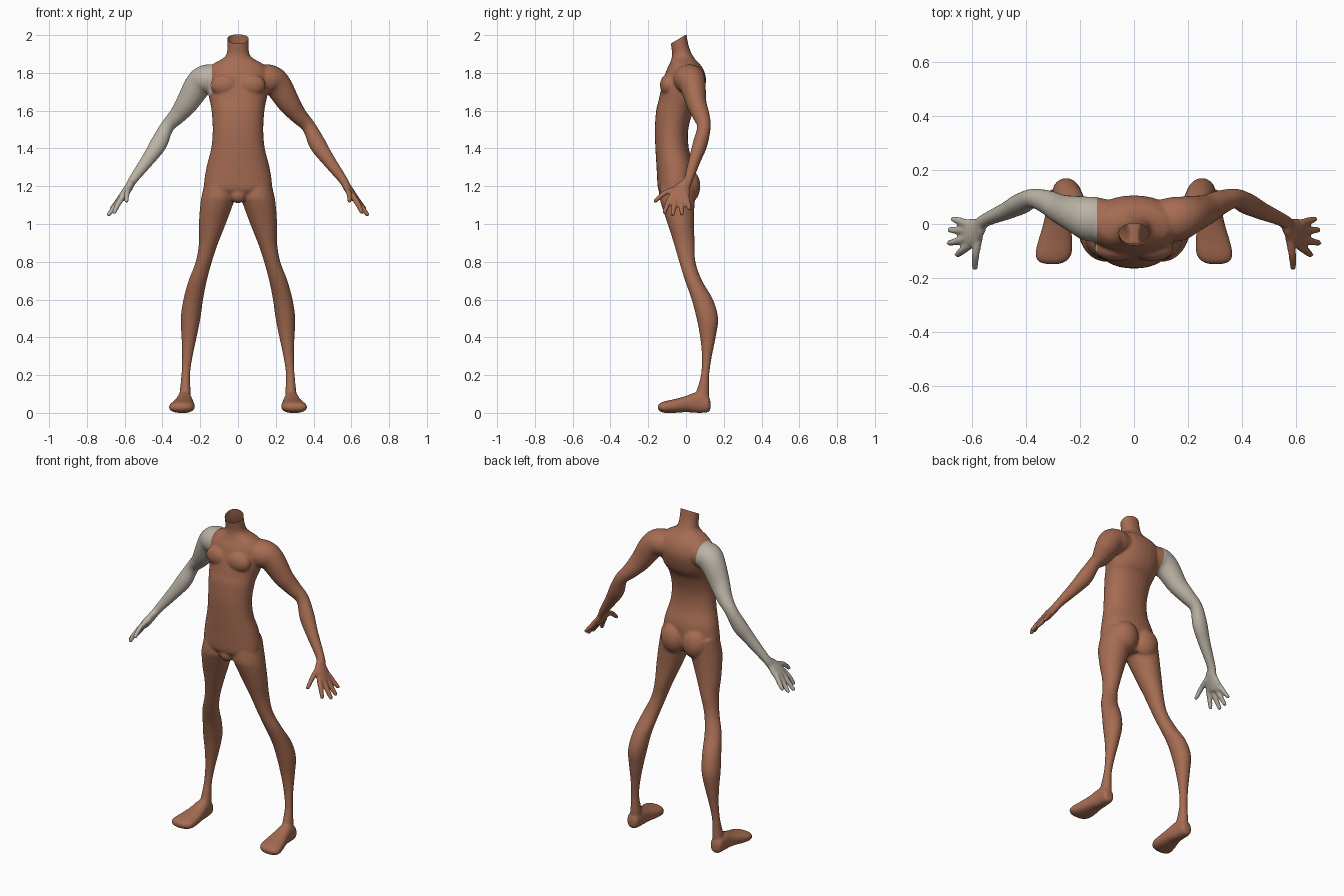
import bpy, bmesh, math
from mathutils import Vector

if "Cube" in bpy.data.objects:
    bpy.data.objects.remove(bpy.data.objects["Cube"])

SEG = 32
bm = bmesh.new()


def spline(rows, steps=5):
    """Catmull-Rom resampling of rows of numbers."""
    out = []
    for i in range(len(rows) - 1):
        p0, p1 = rows[max(i - 1, 0)], rows[i]
        p2, p3 = rows[i + 1], rows[min(i + 2, len(rows) - 1)]
        for s in range(steps):
            t = s / steps
            out.append([0.5 * (2 * b + (c - a) * t + (2 * a - 5 * b + 4 * c - d) * t * t
                               + (3 * b - a - 3 * c + d) * t ** 3)
                        for a, b, c, d in zip(p0, p1, p2, p3)])
    out.append(list(rows[-1]))
    return out


def loft(rings, power=1.0):
    """Closed skin over rings given as (centre, half axis, half axis)."""
    loops = []
    for c, u, v in rings:
        loop = []
        for k in range(SEG):
            a = 2 * math.pi * k / SEG
            ca, sa = math.cos(a), math.sin(a)
            ca = math.copysign(abs(ca) ** power, ca)
            sa = math.copysign(abs(sa) ** power, sa)
            loop.append(bm.verts.new(c + u * ca + v * sa))
        loops.append(loop)
    for a, b in zip(loops, loops[1:]):
        for k in range(SEG):
            n = (k + 1) % SEG
            bm.faces.new((a[k], a[n], b[n], b[k]))
    bm.faces.new(loops[0])
    bm.faces.new(loops[-1])


def column(rows, side=1, power=1.0):
    """Upright loft; rows are z, x0, x1, y0, y1."""
    loft([(Vector((side * (x0 + x1) / 2, (y0 + y1) / 2, z)),
           Vector(((x1 - x0) / 2, 0, 0)), Vector((0, (y1 - y0) / 2, 0)))
          for z, x0, x1, y0, y1 in spline(rows)], power)


def tube(rows, side=1):
    """Limb along a path; rows are x, y, z, radius along y, radius across."""
    pts = spline(rows)
    pos = [Vector((side * p[0], p[1], p[2])) for p in pts]
    rings = []
    for i, p in enumerate(pts):
        t = (pos[min(i + 1, len(pos) - 1)] - pos[max(i - 1, 0)]).normalized()
        u = Vector((0, 1, 0))
        u = (u - t * u.dot(t)).normalized()
        rings.append((pos[i], u * p[3], t.cross(u) * p[4]))
    loft(rings)


def ball(centre, size):
    made = bmesh.ops.create_uvsphere(bm, u_segments=24, v_segments=16, radius=1)["verts"]
    for v in made:
        v.co = Vector(centre) + Vector(a * b for a, b in zip(v.co, size))


# torso and neck: z, half width, front y, back y
torso = [(1.13, .09, -.11, .02), (1.17, .155, -.14, .035), (1.2, .18, -.15, .042),
         (1.3, .167, -.156, .042), (1.4, .142, -.162, .015), (1.5, .134, -.165, .012),
         (1.6, .14, -.158, .04), (1.65, .149, -.146, .075), (1.70, .16, -.135, .095),
         (1.76, .165, -.12, .106), (1.81, .16, -.105, .096), (1.845, .135, -.088, .075),
         (1.865, .10, -.08, .055), (1.885, .07, -.075, .04), (1.91, .058, -.074, .026),
         (1.96, .056, -.081, .01), (2.04, .058, -.092, -.003)]
column([(z, -w, w, f, b) for z, w, f, b in torso], power=0.92)
ball((0, -.105, 1.155), (.045, .04, .045))

# leg: z, inner x, outer x, front y, back y
leg = [(1.24, .02, .172, -.13, .05), (1.15, .012, .192, -.14, .05), (1.1, .028, .2, -.13, .045),
       (1.0, .065, .207, -.097, .042), (.9, .105, .207, -.065, .046), (.8, .138, .224, -.036, .05),
       (.7, .165, .262, -.005, .085), (.6, .185, .289, .03, .143), (.5, .199, .303, .056, .17),
       (.4, .219, .299, .075, .157), (.3, .24, .296, .084, .137), (.2, .254, .3, .079, .123),
       (.1, .25, .31, .05, .123), (.04, .25, .315, .03, .12)]

# foot: y, inner x, outer x, bottom z, top z
foot = [(.13, .265, .30, .02, .06), (.115, .25, .32, .003, .09), (.06, .243, .325, 0, .11),
        (0, .235, .337, .004, .09), (-.06, .229, .355, 0, .073), (-.11, .231, .366, 0, .062),
        (-.137, .25, .357, .008, .052), (-.149, .275, .33, .02, .04)]

# arm and palm: x, y, z, radius along y, radius across
arm = [(.10, .01, 1.77, .08, .07), (.165, .02, 1.765, .083, .079), (.21, .035, 1.735, .07, .073),
       (.27, .055, 1.64, .054, .06), (.32, .08, 1.575, .045, .046), (.375, .095, 1.515, .036, .037),
       (.42, .075, 1.425, .039, .045), (.47, .05, 1.35, .033, .037), (.555, .012, 1.235, .025, .024),
       (.575, -.012, 1.20, .037, .022), (.595, -.028, 1.17, .052, .022),
       (.615, -.038, 1.14, .052, .02), (.625, -.042, 1.125, .045, .015)]

# fingers: base, middle, tip
fingers = [((.575, -.045, 1.188), (.587, -.11, 1.165), (.59, -.162, 1.122)),
           ((.61, -.078, 1.145), (.638, -.1, 1.10), (.655, -.114, 1.062)),
           ((.62, -.053, 1.14), (.655, -.064, 1.09), (.685, -.07, 1.05)),
           ((.62, -.025, 1.14), (.655, -.024, 1.09), (.682, -.022, 1.055)),
           ((.615, .0, 1.15), (.645, .01, 1.11), (.67, .018, 1.082))]

for side in (-1, 1):
    column(leg, side)
    ball((side * .072, .012, 1.2), (.078, .064, .09))      # buttock
    ball((side * .068, -.092, 1.735), (.078, .046, .06))   # chest muscle
    loft([(Vector((side * (x0 + x1) / 2, y, (z0 + z1) / 2)),
           Vector(((x1 - x0) / 2, 0, 0)), Vector((0, 0, (z1 - z0) / 2)))
          for y, x0, x1, z0, z1 in spline(foot)], 0.85)
    tube(arm, side)
    for f in fingers:
        tube([(*p, r, r) for p, r in zip(f, (.016, .0145, .0115))], side)
        ball((side * f[2][0], f[2][1], f[2][2]), (.0115,) * 3)

# blend all parts into one smooth skin
bmesh.ops.recalc_face_normals(bm, faces=bm.faces)
mesh = bpy.data.meshes.new("rough_skin")
bm.to_mesh(mesh)
bm.free()
rough = bpy.data.objects.new("rough_skin", mesh)
bpy.context.collection.objects.link(rough)
remesh = rough.modifiers.new("blend", 'REMESH')
remesh.mode = 'VOXEL'
remesh.voxel_size = 0.006
soften = rough.modifiers.new("soften", 'SMOOTH')
soften.factor = 0.5
soften.iterations = 8
graph = bpy.context.evaluated_depsgraph_get()
skin = bpy.data.meshes.new_from_object(rough.evaluated_get(graph))
bpy.data.objects.remove(rough)

# slanted open neck, and a clean seam at the shoulder
SEAM = -.137
bm = bmesh.new()
bm.from_mesh(skin)
for point, normal, cut in (((0, -.045, 1.976), (0, -.5, .85), True), ((SEAM, 0, 0), (1, 0, 0), False)):
    bmesh.ops.bisect_plane(bm, geom=bm.verts[:] + bm.edges[:] + bm.faces[:],
                           plane_co=point, plane_no=normal, clear_outer=cut)


def on_arm(face):
    c = face.calc_center_median()
    return c.x < SEAM and c.z > 1.88 + 1.35 * c.x


def make_part(name, keep, colour_name, colour):
    part = bm.copy()
    bmesh.ops.delete(part, geom=[f for f in part.faces if on_arm(f) != keep], context='FACES')
    for f in part.faces:
        f.smooth = True
    me = bpy.data.meshes.new(name)
    part.to_mesh(me)
    part.free()
    mat = bpy.data.materials.new(colour_name)
    mat.diffuse_color = (*colour, 1)
    mat.use_nodes = True
    mat.node_tree.nodes["Principled BSDF"].inputs["Base Color"].default_value = mat.diffuse_color
    me.materials.append(mat)
    bpy.context.collection.objects.link(bpy.data.objects.new(name, me))


make_part("body", False, "brown_skin", (.38, .15, .085))
make_part("pale_arm", True, "pale_grey", (.5, .45, .38))
bm.free()
bpy.data.meshes.remove(skin)
